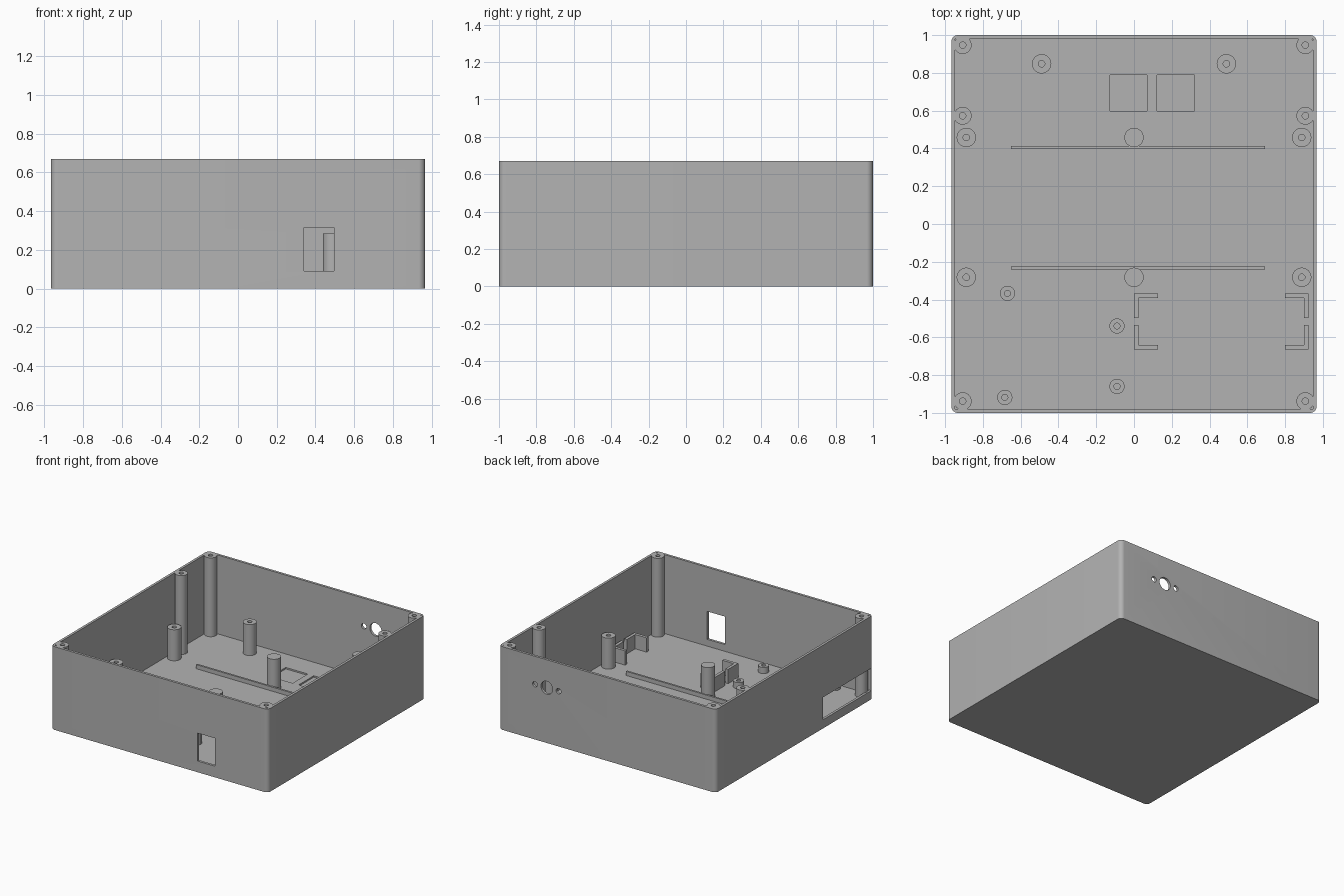
import bpy
import bmesh
from math import cos, sin, pi, radians
from mathutils import Matrix

HALF_X, HALF_Y, HEIGHT = 0.967, 1.0, 0.67
WALL, FLOOR = 0.02, 0.035

old = bpy.data.objects.get("Cube")
if old:
    bpy.data.objects.remove(old, do_unlink=True)

grey = bpy.data.materials.new("plain grey")
colour = (0.45, 0.45, 0.45, 1)
grey.diffuse_color = colour
grey.use_nodes = True
grey.node_tree.nodes["Principled BSDF"].inputs["Base Color"].default_value = colour


def finish(bm, name):
    bmesh.ops.recalc_face_normals(bm, faces=bm.faces)
    mesh = bpy.data.meshes.new(name)
    bm.to_mesh(mesh)
    bm.free()
    mesh.materials.append(grey)
    ob = bpy.data.objects.new(name, mesh)
    bpy.context.collection.objects.link(ob)
    return ob


def smooth(ob):
    bpy.ops.object.select_all(action="DESELECT")
    ob.select_set(True)
    bpy.context.view_layer.objects.active = ob
    bpy.ops.object.shade_smooth_by_angle(angle=radians(30))


def add_box(bm, lo, hi):
    size = [b - a for a, b in zip(lo, hi)]
    mid = [(a + b) / 2 for a, b in zip(lo, hi)]
    bmesh.ops.create_cube(bm, size=1, matrix=Matrix.Translation(mid) @ Matrix.Diagonal((*size, 1)))


def box(name, lo, hi):
    bm = bmesh.new()
    add_box(bm, lo, hi)
    return finish(bm, name)


def rod_y(name, x, y, z, radius):
    bm = bmesh.new()
    place = Matrix.Translation((x, y, z)) @ Matrix.Rotation(pi / 2, 4, "X")
    bmesh.ops.create_cone(bm, cap_ends=True, segments=32, radius1=radius, radius2=radius,
                          depth=0.2, matrix=place)
    return finish(bm, name)


def cut(ob, cutter):
    mod = ob.modifiers.new("cut", "BOOLEAN")
    mod.operation, mod.solver, mod.object = "DIFFERENCE", "EXACT", cutter
    bpy.context.view_layer.objects.active = ob
    bpy.ops.object.modifier_apply(modifier=mod.name)
    bpy.data.objects.remove(cutter, do_unlink=True)


def post(name, x, y, top, radius, hole=0, depth=0.0, sides=32):
    """Upright round post with an optional blind screw hole in its top."""
    profile = [(radius, FLOOR - 0.01), (radius, top)]
    if hole:
        profile += [(hole, top), (hole, top - depth)]
    bm = bmesh.new()
    rings = [[bm.verts.new((x + r * cos(2 * pi * i / sides), y + r * sin(2 * pi * i / sides), z))
              for i in range(sides)] for r, z in profile]
    for a, b in zip(rings, rings[1:]):
        for i in range(sides):
            j = (i + 1) % sides
            bm.faces.new((a[i], a[j], b[j], b[i]))
    bm.faces.new(rings[0][::-1])
    bm.faces.new(rings[-1])
    smooth(finish(bm, name))


# Open tray with rounded vertical corners
bm = bmesh.new()
add_box(bm, (-HALF_X, -HALF_Y, 0), (HALF_X, HALF_Y, HEIGHT))
upright = [e for e in bm.edges if abs(e.verts[0].co.z - e.verts[1].co.z) > 0.1]
bmesh.ops.bevel(bm, geom=upright, offset=0.035, segments=8, profile=0.5, affect="EDGES")
tray = finish(bm, "tray")
cut(tray, box("cavity", (WALL - HALF_X, WALL - HALF_Y, FLOOR), (HALF_X - WALL, HALF_Y - WALL, 1)))

# Wall openings: front socket, side connector window, rear jack with two screw holes
cut(tray, box("socket_opening", (0.34, -1.1, 0.09), (0.497, -0.9, 0.315)))
cut(tray, box("connector_window", (-1.1, -0.975, 0.07), (-0.9, -0.36, 0.25)))
for dx, radius in ((-0.105, 0.022), (0, 0.052), (0.105, 0.022)):
    cut(tray, rod_y("jack_hole", 0.54 + dx, HALF_Y, 0.445, radius))

# Two shallow square pockets in the floor
for x in (-0.128, 0.122):
    cut(tray, box("floor_pocket", (x, 0.597, FLOOR - 0.012), (x + 0.197, 0.79, 0.1)))
smooth(tray)

# Full height lid posts in the corners and along the sides
for side in (-1, 1):
    for y in (0.947, 0.573, -0.938):
        post("lid_post", side * 0.907, y, HEIGHT, 0.047, 0.017, 0.15)

# Board posts, drilled at the sides and back, solid in the middle
for y in (0.458, -0.282):
    for x in (-0.888, 0.888):
        post("board_post", x, y, 0.285, 0.051, 0.017, 0.1)
    post("middle_post", 0, y, 0.285, 0.051)
for x in (-0.489, 0.489):
    post("rear_post", x, 0.848, 0.285, 0.051, 0.017, 0.1)

# Low standoffs for the small board
for x, y in ((-0.67, -0.367), (-0.09, -0.54), (-0.09, -0.86), (-0.684, -0.918)):
    post("low_standoff", x, y, 0.085, 0.04, 0.016, 0.045)

# Long floor ribs
for y in (0.405, -0.234):
    box("floor_rib", (-0.652, y - 0.008, FLOOR - 0.01), (0.693, y + 0.008, 0.068))

# Four corner brackets around the module bay
for x, sx in ((0, 1), (0.925, -1)):
    for y, sy in ((-0.367, -1), (-0.665, 1)):
        points = [(0, 0), (0.126, 0), (0.126, 0.024), (0.024, 0.024), (0.024, 0.13), (0, 0.13)]
        bm = bmesh.new()
        base = bm.faces.new([bm.verts.new((x + sx * u, y + sy * v, FLOOR - 0.01)) for u, v in points])
        grown = bmesh.ops.extrude_face_region(bm, geom=[base])["geom"]
        tops = [g for g in grown if isinstance(g, bmesh.types.BMVert)]
        bmesh.ops.translate(bm, verts=tops, vec=(0, 0, 0.16 - FLOOR))
        finish(bm, "corner_bracket")
